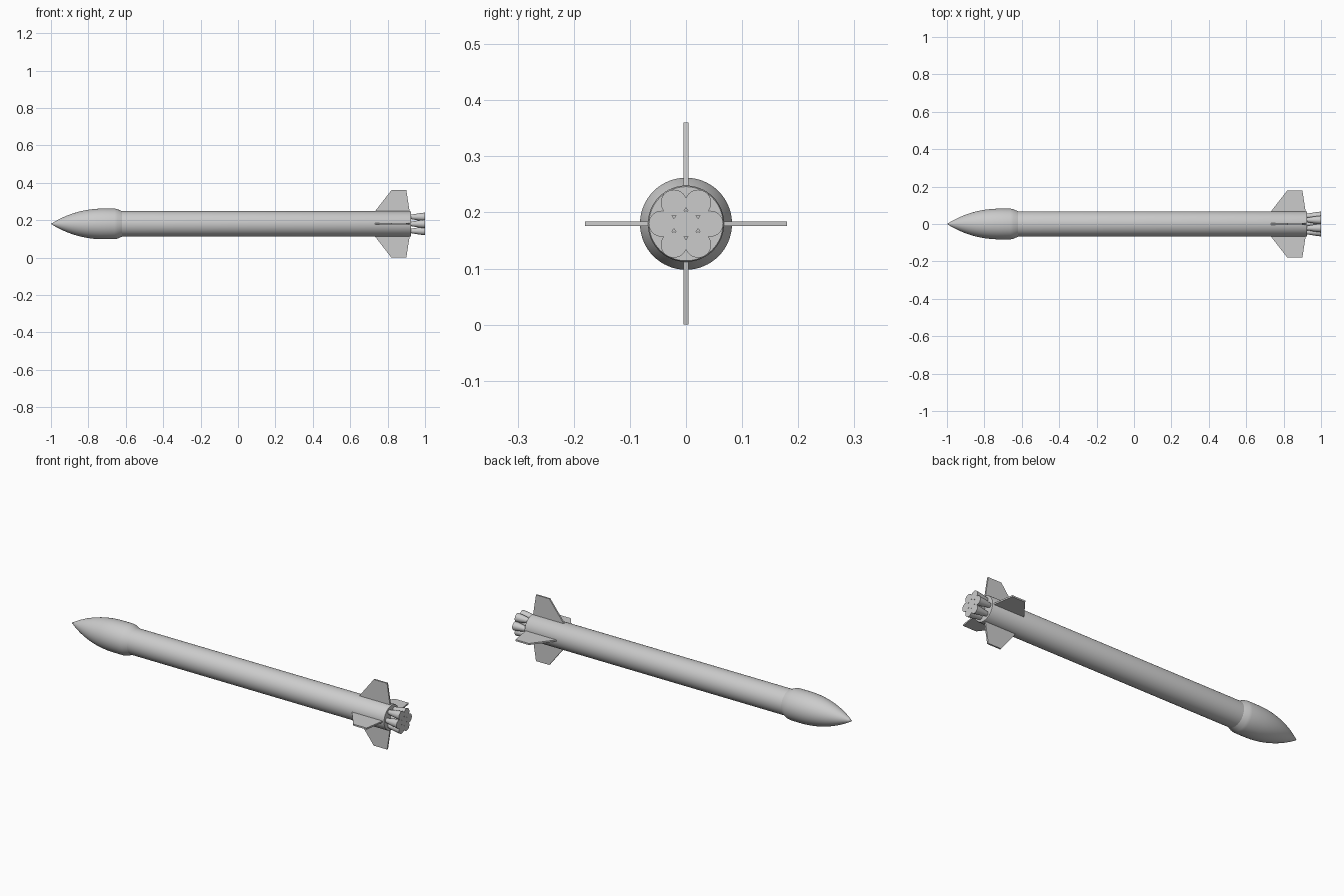
import bpy, bmesh, math
from mathutils import Matrix, Vector

if "Cube" in bpy.data.objects:
    bpy.data.objects.remove(bpy.data.objects["Cube"])

AXIS_Z = 0.18

grey = bpy.data.materials.new("light grey")
grey.use_nodes = True
colour = (0.6, 0.6, 0.6, 1)
grey.diffuse_color = colour
grey.node_tree.nodes["Principled BSDF"].inputs["Base Color"].default_value = colour


def finish(name, bm, smooth_angle=None):
    bmesh.ops.recalc_face_normals(bm, faces=bm.faces)
    mesh = bpy.data.meshes.new(name)
    bm.to_mesh(mesh)
    bm.free()
    mesh.materials.append(grey)
    obj = bpy.data.objects.new(name, mesh)
    bpy.context.collection.objects.link(obj)
    if smooth_angle:
        bpy.ops.object.select_all(action='DESELECT')
        obj.select_set(True)
        bpy.context.view_layer.objects.active = obj
        bpy.ops.object.shade_smooth_by_angle(angle=math.radians(smooth_angle))
    return obj


def lathe(name, profile, segments, y=0, z=0, smooth_angle=25):
    """Spin (x, radius) points about a line parallel to x."""
    bm = bmesh.new()
    verts = [bm.verts.new((x, 0, r)) for x, r in profile]
    edges = [bm.edges.new(pair) for pair in zip(verts, verts[1:])]
    bmesh.ops.spin(bm, geom=verts + edges, cent=(0, 0, 0), axis=(1, 0, 0),
                   angle=math.tau, steps=segments, use_merge=True)
    bmesh.ops.remove_doubles(bm, verts=bm.verts, dist=1e-5)
    bmesh.ops.translate(bm, verts=bm.verts, vec=(0, y, AXIS_Z + z))
    return finish(name, bm, smooth_angle)


# Pointed payload fairing: ogive, straight band, short taper to the body
LENGTH, RADIUS = 0.28, 0.082
R_OGIVE = (RADIUS ** 2 + LENGTH ** 2) / (2 * RADIUS)
ogive = []
for i in range(17):
    s = LENGTH * i / 16
    r = math.sqrt(R_OGIVE ** 2 - (LENGTH - s) ** 2) + RADIUS - R_OGIVE
    ogive.append((-1 + s, max(r, 0)))
lathe("fairing", ogive + [(-0.66, 0.082), (-0.645, 0.079), (-0.62, 0.068)], 64)

# Main body tube with a closed tail
lathe("body", [(-0.62, 0.068), (0.92, 0.068), (0.925, 0.066), (0.925, 0)], 64)

# Engine cluster: one central bell and six around it
BELL = [(0.92, 0.011), (0.94, 0.0145), (0.965, 0.019), (1.0, 0.0232), (1.0, 0)]
lathe("engine_centre", BELL, 32)
for i in range(6):
    a = math.tau * i / 6
    lathe(f"engine_{i + 1}", BELL, 32, 0.0432 * math.cos(a), 0.0432 * math.sin(a))

# Four swept fins, extruded from one outline
OUTLINE = [(0.73, 0.064), (0.82, 0.18), (0.90, 0.18), (0.918, 0.064)]
THICK = 0.0085
for i, name in enumerate(["fin_top", "fin_front", "fin_bottom", "fin_back"]):
    bm = bmesh.new()
    face = bm.faces.new([bm.verts.new((x, -THICK / 2, r)) for x, r in OUTLINE])
    out = bmesh.ops.extrude_face_region(bm, geom=[face])
    moved = [g for g in out["geom"] if isinstance(g, bmesh.types.BMVert)]
    bmesh.ops.translate(bm, verts=moved, vec=(0, THICK, 0))
    place = (Matrix.Translation(Vector((0, 0, AXIS_Z)))
             @ Matrix.Rotation(i * math.pi / 2, 4, 'X'))
    bmesh.ops.transform(bm, matrix=place, verts=bm.verts)
    finish(name, bm)
